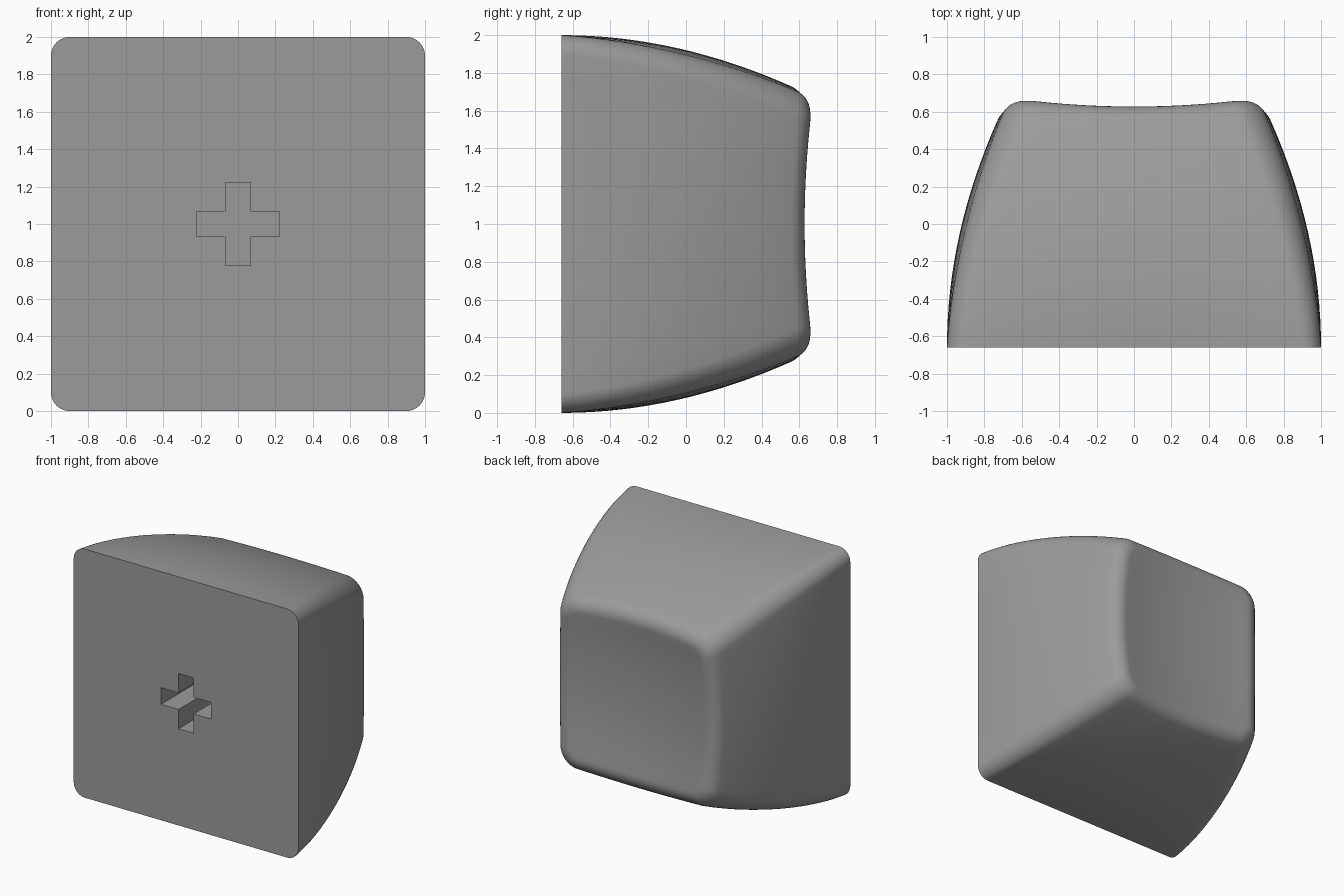
import bpy, bmesh, math
from mathutils import Vector

cube = bpy.data.objects.get("Cube")
if cube:
    bpy.data.objects.remove(cube)

BASE = -0.66      # y of the flat front
TAPER = 0.183     # how fast the bowed walls close in
FILLET = 0.09     # length of the rim rounding on each side of the edge
DEPTH = 0.42      # depth of the cross socket


def half_width(y):
    return 1 - TAPER * (y - BASE) ** 2


def radius(y):
    return 0.1 + 0.037 * (y - BASE)


def dish(p):
    return 0.585 + 0.115 * p.length_squared


def barrel(p, y):
    """Pull the corners in so that each wall also bulges across its width."""
    d = 0.038 * math.sin(1.9 * (y - BASE))
    h = half_width(y)
    return Vector((p.x * (1 - d * (p.y / h) ** 2), p.y * (1 - d * (p.x / h) ** 2)))


# Outline of a rounded square: point = (half - r) * u + r * v
outline = []
for k in range(4):
    start = k * math.pi / 2
    u = Vector((math.cos(start + math.pi / 4), math.sin(start + math.pi / 4))) * math.sqrt(2)
    for i in range(11):
        a = start + i * math.pi / 20
        v = Vector((math.cos(a), math.sin(a)))
        outline.append((u, v))
    following = Vector((-u.y, u.x))
    for i in range(1, 14):
        outline.append((u.lerp(following, i / 14), v))


def wall(u, v, y):
    h, r = half_width(y), radius(y)
    p = barrel((h - r) * u + r * v, y)
    return Vector((p.x, y, p.y))


def section(u, v):
    """Points from the front edge over the rim to near the middle of the dish."""
    y = 0.65
    for _ in range(12):
        q = wall(u, v, y)
        y = dish(Vector((q.x, q.z)))
    edge = wall(u, v, y)
    top = y - FILLET * 0.9
    pts = [wall(u, v, BASE + (top - BASE) * i / 16) for i in range(17)]
    h, r = half_width(y), radius(y)
    inner = barrel((h - r) * u + (r - FILLET) * v, y)
    end = Vector((inner.x, dish(inner), inner.y))
    first = pts[-1]
    for i in range(1, 9):         # rounded rim
        t = i / 8
        a, b, c = (1 - t) ** 2, 1.6 * t * (1 - t), t * t
        pts.append((first * a + edge * b + end * c) / (a + b + c))
    for i in range(1, 10):        # hollow of the dish
        p = inner * (1 - i / 10)
        pts.append(Vector((p.x, dish(p), p.y)))
    return pts


bm = bmesh.new()
lift = Vector((0, 0, 1))
columns = [[bm.verts.new(p + lift) for p in section(u, v)] for u, v in outline]
centre = bm.verts.new((0, dish(Vector((0, 0))), 1))
for a, b in zip(columns, columns[1:] + columns[:1]):
    for i in range(len(a) - 1):
        bm.faces.new((a[i], a[i + 1], b[i + 1], b[i]))
    bm.faces.new((a[-1], centre, b[-1]))

# Cross socket: walls and floor
cross = []
arm, w = 0.222, 0.067
for k in range(4):
    for x, z in ((arm, -w), (arm, w), (w, w)):
        for _ in range(k):
            x, z = -z, x
        cross.append((x, z))
mouth = [bm.verts.new((x, BASE, z + 1)) for x, z in cross]
floor = [bm.verts.new((x, BASE + DEPTH, z + 1)) for x, z in cross]
for i in range(len(cross)):
    j = (i + 1) % len(cross)
    bm.faces.new((mouth[i], mouth[j], floor[j], floor[i]))
bm.faces.new(floor)

# Flat front around the socket
rim = [e for e in bm.edges if e.is_boundary]
bmesh.ops.triangle_fill(bm, edges=rim, use_beauty=True)
bmesh.ops.recalc_face_normals(bm, faces=bm.faces[:])

mesh = bpy.data.meshes.new("keycap")
bm.to_mesh(mesh)
bm.free()
keycap = bpy.data.objects.new("keycap", mesh)
bpy.context.collection.objects.link(keycap)

grey = bpy.data.materials.new("mid grey")
grey.use_nodes = True
colour = (0.33, 0.33, 0.33, 1)
grey.diffuse_color = colour
grey.node_tree.nodes["Principled BSDF"].inputs["Base Color"].default_value = colour
mesh.materials.append(grey)

bpy.ops.object.select_all(action='DESELECT')
keycap.select_set(True)
bpy.context.view_layer.objects.active = keycap
bpy.ops.object.shade_smooth_by_angle(angle=math.radians(35))
